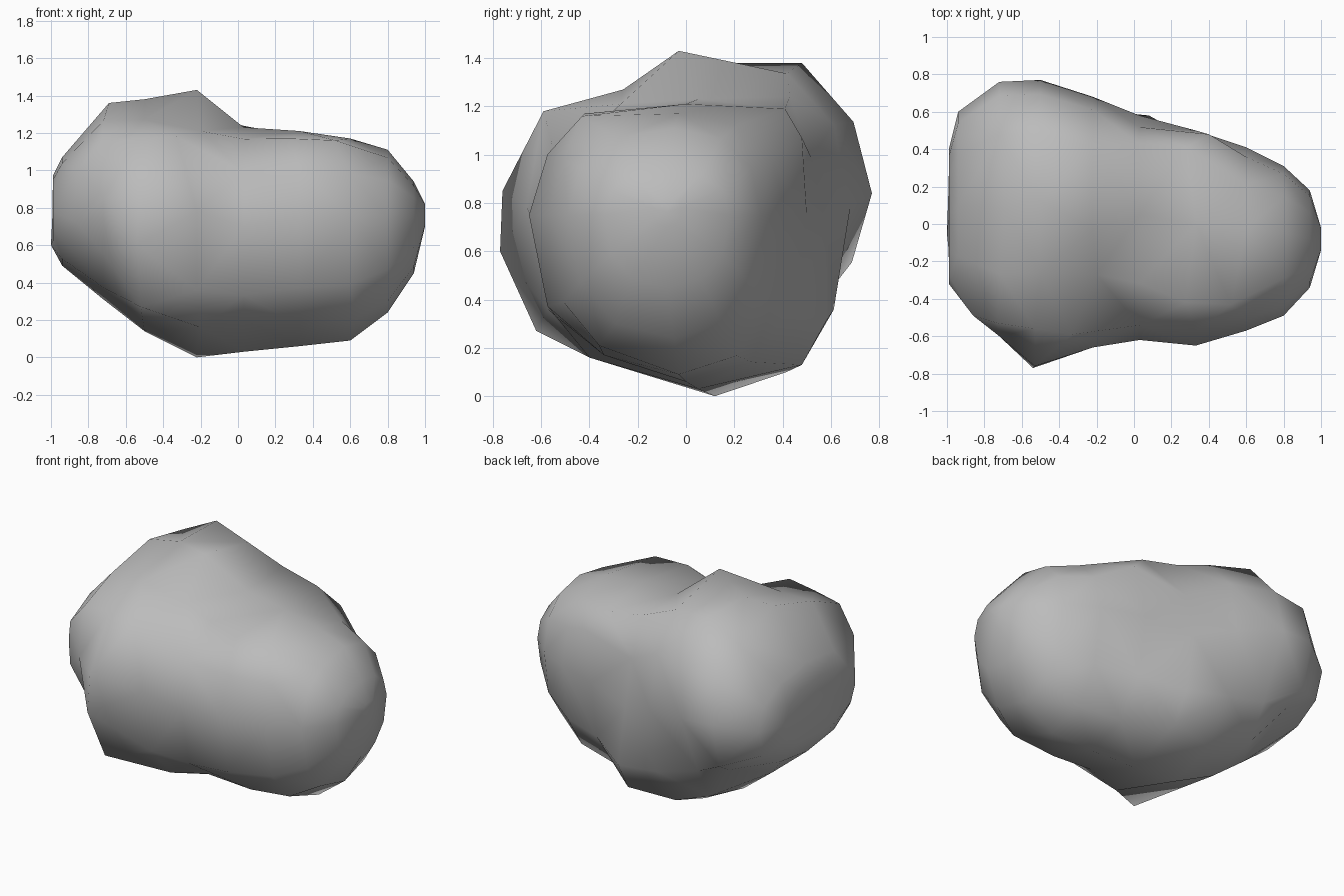
import bpy, bmesh, math
from mathutils import Vector

cube = bpy.data.objects.get("Cube")
if cube:
    bpy.data.objects.remove(cube, do_unlink=True)

SIDES = 12
ROUNDNESS = 2.3

# Cross-sections along the rock: x, front, back, bottom, top, centre y, centre z
SECTIONS = [
    (-0.99, -0.32, 0.40, 0.60, 0.97, 0.05, 0.78),
    (-0.94, -0.40, 0.60, 0.49, 1.07, 0.10, 0.80),
    (-0.72, -0.60, 0.76, 0.31, 1.32, 0.14, 0.85),
    (-0.50, -0.72, 0.77, 0.14, 1.38, 0.12, 0.84),
    (-0.22, -0.66, 0.68, 0.01, 1.41, 0.10, 0.78),
    (0.03, -0.62, 0.58, 0.03, 1.23, 0.05, 0.70),
    (0.33, -0.65, 0.50, 0.06, 1.21, 0.00, 0.75),
    (0.60, -0.57, 0.41, 0.09, 1.17, -0.03, 0.75),
    (0.80, -0.49, 0.31, 0.24, 1.11, -0.05, 0.75),
    (0.94, -0.34, 0.18, 0.45, 0.94, -0.08, 0.75),
    (1.00, -0.14, -0.02, 0.70, 0.82, -0.08, 0.78),
]

# Corners pulled out of, or pressed into, the rounded form
PEAKS = [
    (-0.22, -0.03, 1.43), (-0.69, 0.08, 1.36), (-0.49, 0.48, 1.38),
    (-0.20, -0.27, 1.21), (-0.50, -0.26, 1.27),
]
FRONT_CORNERS = [
    (-0.33, -0.59, 1.18), (-0.53, -0.56, 1.17), (-0.73, -0.53, 1.15),
    (-0.86, -0.49, 1.00), (-0.86, -0.49, 0.72),
    (-0.53, -0.76, 0.85), (-0.54, -0.77, 0.60), (-0.52, -0.62, 0.27),
    (0.52, -0.43, 1.16), (0.28, -0.42, 1.17),
]
BACK_CORNERS = [
    (0.02, 0.43, 1.24), (0.28, 0.41, 1.19), (0.40, 0.48, 1.07),
    (0.08, 0.48, 0.13), (0.08, 0.58, 0.31),
    (-0.50, 0.59, 0.43), (-0.70, 0.56, 0.48),
]
UNDERSIDE_CORNERS = [
    (-0.22, 0.12, 0.00), (-1.00, -0.05, 0.60), (-0.20, -0.40, 0.16),
    (0.03, -0.36, 0.20), (0.33, -0.34, 0.17), (0.62, -0.36, 0.21),
]


def ring_point(section, angle):
    """Point on a rounded section whose four quarters differ in size."""
    x, front, back, bottom, top, cy, cz = section
    c, s = math.cos(angle), math.sin(angle)
    across = abs(c) ** (2 / ROUNDNESS)
    up = abs(s) ** (2 / ROUNDNESS)
    y = cy + across * ((back if c > 0 else front) - cy)
    z = cz + up * ((top if s > 0 else bottom) - cz)
    return Vector((x, y, z))


# Loft the rings into a closed body
bm = bmesh.new()
rings = [[bm.verts.new(ring_point(sec, math.tau * i / SIDES)) for i in range(SIDES)]
         for sec in SECTIONS]
for a, b in zip(rings, rings[1:]):
    for i in range(SIDES):
        j = (i + 1) % SIDES
        bm.faces.new((a[i], a[j], b[j], b[i]))
caps = [bm.faces.new(rings[0]), bm.faces.new(rings[-1])]

# Move the nearest free vertex to each corner
free = set(bm.verts)
for corner in map(Vector, PEAKS + FRONT_CORNERS + BACK_CORNERS + UNDERSIDE_CORNERS):
    vert = min(free, key=lambda v: (v.co - corner).length)
    vert.co = corner
    free.remove(vert)

bmesh.ops.poke(bm, faces=caps)
bmesh.ops.triangulate(bm, faces=bm.faces[:])
bmesh.ops.recalc_face_normals(bm, faces=bm.faces[:])
for face in bm.faces:
    face.smooth = True

mesh = bpy.data.meshes.new("rock")
bm.to_mesh(mesh)
bm.free()
rock = bpy.data.objects.new("rock", mesh)
bpy.context.collection.objects.link(rock)

# Plain grey stone
stone = bpy.data.materials.new("grey stone")
stone.use_nodes = True
grey = (0.5, 0.5, 0.5, 1)
stone.diffuse_color = grey
stone.node_tree.nodes["Principled BSDF"].inputs["Base Color"].default_value = grey
mesh.materials.append(stone)
